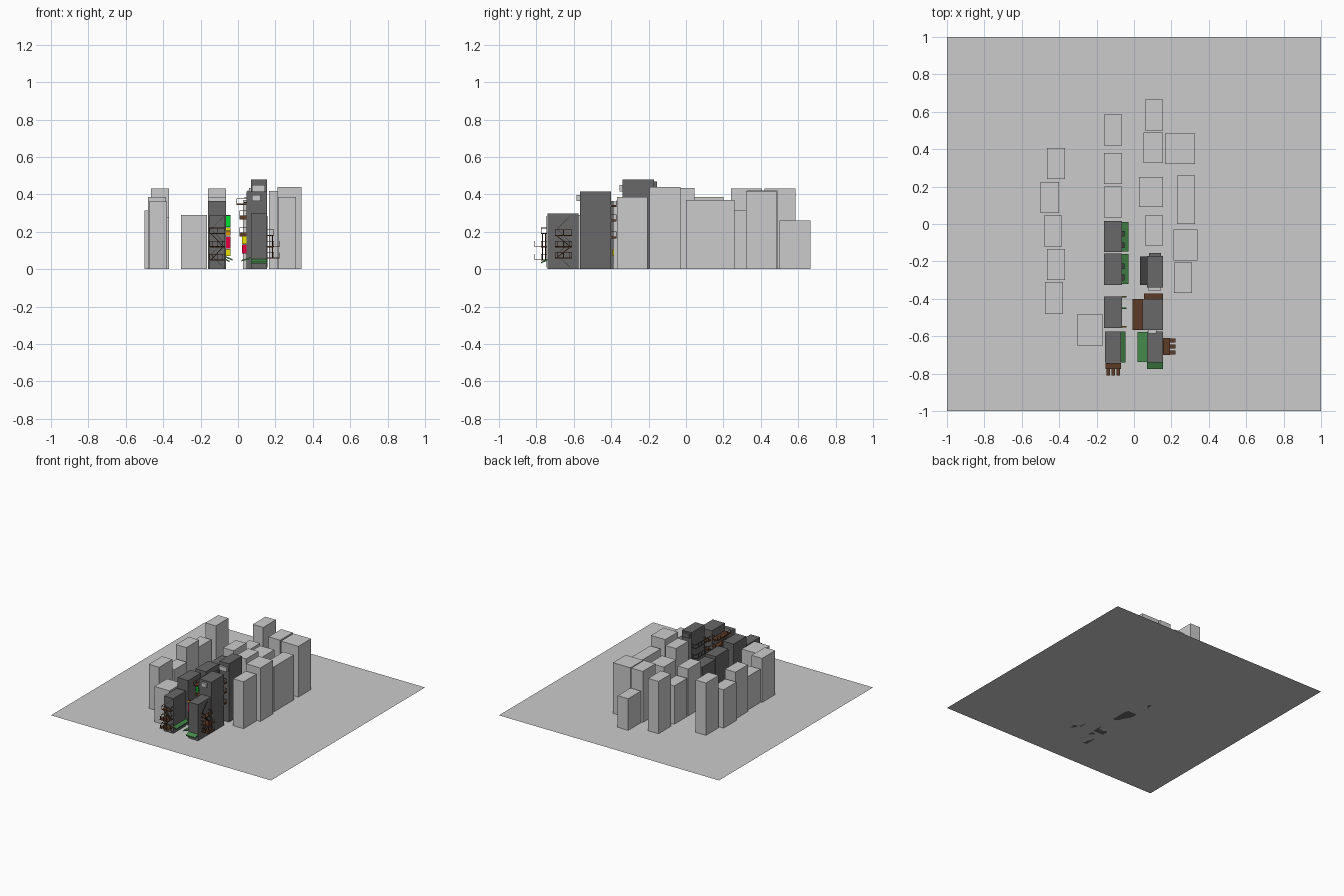
import bpy, bmesh
from mathutils import Matrix, Vector

if "Cube" in bpy.data.objects:
    bpy.data.objects.remove(bpy.data.objects["Cube"])


def material(name, r, g, b):
    m = bpy.data.materials.new(name)
    m.diffuse_color = (r, g, b, 1)
    m.use_nodes = True
    m.node_tree.nodes["Principled BSDF"].inputs["Base Color"].default_value = m.diffuse_color
    return m


DARK = material("dark_wall", .14, .14, .14)
GREEN = material("green_canvas", .06, .25, .07)
BROWN = material("brown_iron", .11, .045, .02)
IRON = material("black_iron", .05, .05, .05)
RED = material("sign_red", .8, .0, .05)
YELLOW = material("sign_yellow", .8, .75, .0)
LIME = material("sign_green", .0, .75, .03)
ORANGE = material("sign_orange", .8, .3, .0)


def add_box(bm, x0, x1, y0, y1, z0, z1):
    m = Matrix.Translation(((x0 + x1) / 2, (y0 + y1) / 2, (z0 + z1) / 2))
    m = m @ Matrix.Diagonal((abs(x1 - x0), abs(y1 - y0), abs(z1 - z0), 1))
    bmesh.ops.create_cube(bm, size=1, matrix=m)


def add_bar(bm, a, b, w=.003):
    a, b = Vector(a), Vector(b)
    d = b - a
    m = Matrix.Translation((a + b) / 2) @ d.to_track_quat('Z', 'Y').to_matrix().to_4x4()
    bmesh.ops.create_cube(bm, size=1, matrix=m @ Matrix.Diagonal((w, w, d.length, 1)))


def finish(bm, name, mat=None, matrix=None):
    if matrix:
        bm.transform(matrix)
    me = bpy.data.meshes.new(name)
    bm.to_mesh(me)
    bm.free()
    ob = bpy.data.objects.new(name, me)
    bpy.context.collection.objects.link(ob)
    if mat:
        me.materials.append(mat)
    return ob


def box(name, dims, mat=None):
    bm = bmesh.new()
    add_box(bm, *dims)
    return finish(bm, name, mat)


def wall_frame(origin, out):
    # local x runs along the wall, local -y points away from it
    o = Vector((out[0], out[1], 0))
    along = Vector((-o.y, o.x, 0))
    r = Matrix((along, -o, (0, 0, 1))).transposed().to_4x4()
    return Matrix.Translation(origin) @ r


def awning(name, origin, out, width, depth, z, drop=.015, mat=GREEN):
    bm = bmesh.new()
    add_box(bm, -width / 2, width / 2, -depth, 0, z - .004, z + .004)
    for v in bm.verts:
        if v.co.y < -depth / 2:
            v.co.z -= drop
    finish(bm, name, mat, wall_frame(origin, out))


def fire_escape(name, origin, out, width, depth, levels, porch):
    bm = bmesh.new()
    h = width / 2
    for i, z in enumerate(levels):
        add_box(bm, -h, h, -depth, 0, z - .003, z + .003)
        top = z + .03
        for x in (-h, 0, h):
            add_bar(bm, (x, -depth, z), (x, -depth, top))
        add_bar(bm, (-h, -depth, top), (h, -depth, top))
        for x in (-h, h):
            add_bar(bm, (x, -depth, top), (x, 0, top))
        # outer landing with slats
        if porch and i < len(levels) - 1:
            for x in (-h * .7, 0, h * .7):
                add_box(bm, x - h * .25, x + h * .25, -depth - porch, -depth, z - .002, z + .002)
                add_bar(bm, (x, -depth - porch, z), (x, -depth - porch, top))
        # zigzag stair to the next level
        if i + 1 < len(levels):
            s = h * (.85 if i % 2 else -.85)
            for v in (-depth * .3, -depth * .8):
                add_bar(bm, (s, v, z), (-s, v, levels[i + 1]), .004)
    finish(bm, name, BROWN, wall_frame(origin, out))


def balcony(name, origin, out, width, depth, z, thick, mat, rail=True):
    bm = bmesh.new()
    h = width / 2
    add_box(bm, -h, h, -depth, 0, z, z + thick)
    if rail:
        t = z + thick + .025
        for k in range(5):
            x = -h + width * k / 4
            add_bar(bm, (x, -depth, z), (x, -depth, t), .002)
        add_bar(bm, (-h, -depth, t), (h, -depth, t), .002)
        for x in (-h, h):
            add_bar(bm, (x, -depth, t), (x, 0, t), .002)
    finish(bm, name, mat, wall_frame(origin, out))


# street plane
bm = bmesh.new()
bmesh.ops.create_grid(bm, x_segments=1, y_segments=1, size=1)
finish(bm, "street_ground")

# plain background blocks: x0, x1, y0, y1, height
blocks = [
    (-.16, -.065, .42, .585, .43), (-.16, -.065, .215, .38, .315), (-.16, -.065, .035, .2, .385),
    (.06, .155, .5, .665, .26), (.05, .155, .325, .49, .42), (.165, .325, .32, .485, .417),
    (.027, .155, .09, .25, .37), (.06, .155, -.115, .045, .435), (.23, .325, 0, .26, .37),
    (.21, .34, -.195, -.03, .44), (.215, .31, -.37, -.205, .385), (-.465, -.37, .24, .405, .43),
    (-.5, -.4, .06, .225, .315), (-.48, -.385, -.12, .045, .385), (-.465, -.37, -.3, -.135, .275),
    (-.475, -.38, -.48, -.31, .362), (-.305, -.167, -.65, -.485, .29)]
for i, (a, b, c, d, h) in enumerate(blocks):
    box(f"background_block_{i + 1}", (a, b, c, d, 0, h))

# dark detailed buildings along the alley
dark = {
    "left_far": (-.16, -.065, -.15, .015, .33), "left_third": (-.16, -.065, -.325, -.157, .35),
    "left_second": (-.16, -.065, -.555, -.388, .365), "left_front": (-.155, -.07, -.74, -.575, .287),
    "right_front": (.07, .155, -.74, -.575, .297), "right_second": (.045, .155, -.568, -.4, .415),
    "right_tower": (.07, .155, -.34, -.172, .48)}
for n, (a, b, c, d, h) in dark.items():
    box(n + "_building", (a, b, c, d, 0, h), DARK)

# shop awnings at street level
awning("awning_left_far", (-.065, -.068, 0), (1, 0), .16, .035, .065)
awning("awning_left_third", (-.065, -.241, 0), (1, 0), .16, .035, .065)
awning("awning_left_front", (-.07, -.657, 0), (1, 0), .165, .025, .055)
awning("awning_right_front", (.07, -.657, 0), (-1, 0), .16, .052, .06)
awning("awning_right_entry", (.1125, -.74, 0), (0, -1), .085, .035, .05)

# upper window ledges on the two far left buildings
for n, y in (("far", -.068), ("third", -.241)):
    for k in range(3):
        for s in (-.045, .015):
            balcony(f"ledge_{n}_{k}_{s}", (-.065, y + s, 0), (1, 0), .03, .014, .13 + .07 * k, .006, IRON, False)

# fire escapes
fire_escape("fire_escape_front", (-.111, -.742, 0), (0, -1), .078, .032, (.05, .12, .19), .035)
fire_escape("fire_escape_right", (.156, -.655, 0), (1, 0), .09, .035, (.06, .12, .18), .03)
# thin zigzag braces on the walls above and below
bm = bmesh.new()
for k in range(4):
    s = .035 if k % 2 else -.035
    add_bar(bm, (-.111 - s, -.744, .01 + .068 * k), (-.111 + s, -.744, .01 + .068 * (k + 1)))
    add_bar(bm, (.158, -.655 - s, .01 + .068 * k), (.158, -.655 + s, .01 + .068 * (k + 1)))
finish(bm, "wall_braces", IRON)

# balconies of the second right building, alley side and back
for k, z in enumerate((.175, .265, .342)):
    balcony(f"alley_balcony_{k}", (.045, -.484, 0), (-1, 0), .165, .035 if k < 2 else .052, z, .022 if k < 2 else .01, BROWN)
    balcony(f"back_balcony_{k}", (.105, -.4, 0), (0, 1), .1, .028, z - .01, .01, BROWN)
# light railed balconies on the tower
for k in range(4):
    balcony(f"tower_balcony_{k}", (.07, -.25, 0), (-1, 0), .15, .038, .1 + .085 * k, .005, IRON)

# blank billboards near the roofs
box("billboard_tower_front", (.075, .145, -.355, -.34, .415, .45))
box("billboard_tower_back", (.08, .145, -.172, -.155, .435, .47), DARK)
box("billboard_second", (.075, .12, -.585, -.568, .365, .397))

# hanging signs facing along the alley: x0, x1, y, z0, z1
signs = [
    (-.065, -.04, -.45, .225, .285, LIME), (-.065, -.04, -.45, .205, .22, YELLOW),
    (-.065, -.04, -.55, .18, .202, ORANGE), (-.065, -.04, -.55, .11, .172, RED),
    (-.065, -.04, -.39, .07, .105, YELLOW),
    (.022, .045, -.562, .135, .19, YELLOW), (.022, .045, -.562, .085, .128, RED)]
for i, (a, b, y, z0, z1, m) in enumerate(signs):
    box(f"hanging_sign_{i + 1}", (a, b, y - .004, y + .004, z0, z1), m)
    edge = (-.066, b) if a < 0 else (a, .046)
    box(f"sign_bracket_{i + 1}", (*edge, y - .002, y + .002, z1, z1 + .004), IRON)
